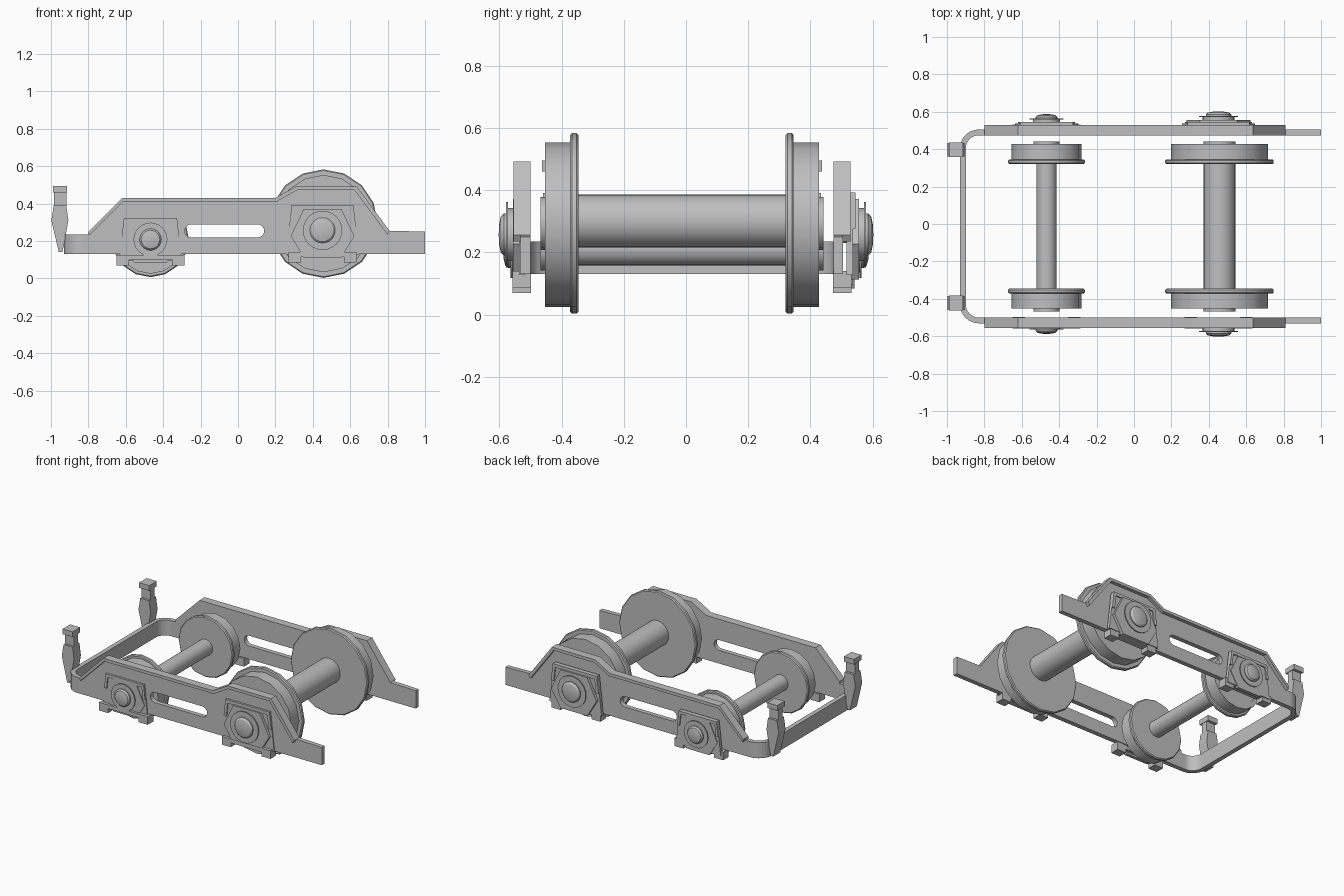
import bpy, bmesh, math
from mathutils import Vector

cube = bpy.data.objects.get("Cube")
if cube:
    bpy.data.objects.remove(cube)

GREY = (0.52, 0.52, 0.52, 1)
steel = bpy.data.materials.new("steel grey")
steel.use_nodes = True
steel.diffuse_color = GREY
steel.node_tree.nodes["Principled BSDF"].inputs["Base Color"].default_value = GREY

MID = -0.013  # the frame's centre line in y


def finish(name, bm, smooth=False):
    bmesh.ops.recalc_face_normals(bm, faces=bm.faces)
    mesh = bpy.data.meshes.new(name)
    bm.to_mesh(mesh)
    bm.free()
    mesh.materials.append(steel)
    ob = bpy.data.objects.new(name, mesh)
    bpy.context.collection.objects.link(ob)
    if smooth:
        bpy.ops.object.select_all(action='DESELECT')
        bpy.context.view_layer.objects.active = ob
        ob.select_set(True)
        bpy.ops.object.shade_smooth_by_angle(angle=math.radians(30))


def prism(name, loops, a, b, axis='Y'):
    """Extrude an outline, with optional hole loops, from a to b along an axis."""
    bm = bmesh.new()
    edges = []
    for loop in loops:
        vs = [bm.verts.new((u, a, v) if axis == 'Y' else (u, v, a)) for u, v in loop]
        edges += [bm.edges.new((vs[i - 1], vs[i])) for i in range(len(vs))]
    bmesh.ops.triangle_fill(bm, use_beauty=True, use_dissolve=False, edges=edges)
    ext = bmesh.ops.extrude_face_region(bm, geom=bm.faces[:])
    step = Vector((0, b - a, 0) if axis == 'Y' else (0, 0, b - a))
    bmesh.ops.translate(bm, vec=step, verts=[g for g in ext["geom"] if isinstance(g, bmesh.types.BMVert)])
    finish(name, bm)


def lathe(name, profile, x, z, side, mid, steps):
    """Spin (radius, y) points round the axle line."""
    bm = bmesh.new()
    vs = [bm.verts.new((x, mid + side * y, z + r)) for r, y in profile]
    edges = [bm.edges.new(p) for p in zip(vs, vs[1:])]
    bmesh.ops.spin(bm, geom=vs + edges, cent=(x, 0, z), axis=(0, 1, 0),
                   angle=math.tau, steps=steps, use_duplicate=False)
    bmesh.ops.remove_doubles(bm, verts=bm.verts, dist=0.0005)
    finish(name, bm, True)


def arc(cx, cy, r, start, end, n=8):
    return [(cx + r * math.cos(math.radians(start + (end - start) * i / n)),
             cy + r * math.sin(math.radians(start + (end - start) * i / n))) for i in range(n + 1)]


def rect(u0, u1, v0, v1):
    return [(u0, v0), (u1, v0), (u1, v1), (u0, v1)]


def wheel(name, x, z, r, tread, hub, side):
    rim = tread - 0.03
    lathe(name, [(0, 0.333), (r - 0.006, 0.333), (r, 0.339), (r, 0.353), (r - 0.006, 0.359),
                 (tread, 0.359), (tread, 0.44), (rim, 0.44), (rim, 0.435),
                 (hub, 0.435), (hub, 0.455), (0, 0.455)], x, z, side, MID, 16)


def axle_box(label, x, z, s, foot, tip, side):
    """Axle box whose domed bolt ends at y = tip."""
    def block(part, pts, a, b):
        prism(f"{label}_{part}", [[(x + u * s, z + v * s) for u, v in pts]], side * a, side * b)
    # guide plate with a raised border on top and both sides
    block("guide_plate", [(-0.165, 0.135), (0.165, 0.135), (0.195, -0.13), (-0.195, -0.13)], 0.515, 0.537)
    block("guide_lip", [(-0.165, 0.135), (0.165, 0.135), (0.178, 0.02), (0.158, 0.02),
                        (0.148, 0.112), (-0.148, 0.112), (-0.158, 0.02), (-0.178, 0.02)], 0.53, 0.545)
    # bearing housing
    block("bearing_housing", [(-0.1, 0.115), (0.1, 0.115), (0.17, -0.03),
                              (0.1, -0.145), (-0.1, -0.145), (-0.17, -0.03)], 0.52, tip - 0.046)
    # hub with a thin round cap and a domed bolt
    lathe(f"{label}_cap", [(0, 0.54), (0.085 * s, 0.54), (0.085 * s, tip - 0.03), (0.105 * s, tip - 0.03),
                           (0.105 * s, tip - 0.024), (0, tip - 0.024)], x, z, side, 0, 24)
    lathe(f"{label}_bolt", [(0.068 * s, tip - 0.03), (0.068 * s, tip - 0.017), (0.058 * s, tip - 0.007),
                            (0.035 * s, tip - 0.002), (0, tip)], x, z, side, 0, 20)
    # clamp feet under the frame
    prism(f"{label}_foot_bar", [rect(x - 0.165, x + 0.165, foot + 0.03, foot + 0.055)],
          MID + side * 0.49, MID + side * 0.545)
    for k in (-1, 1):
        prism(f"{label}_foot", [rect(*sorted((x + k * 0.115, x + k * 0.182)), foot, foot + 0.055)],
              MID + side * 0.485, MID + side * 0.545)


top = [(-0.8, 0.25), (-0.62, 0.43), (0.2, 0.43), (0.31, 0.492), (0.635, 0.492), (0.81, 0.255)]
outline = [(-0.83, 0.13), (-0.83, 0.235), (-0.8, 0.235)] + top + [(1, 0.25), (1, 0.13)]
slot = arc(0.105, 0.254, 0.035, -90, 90) + arc(-0.25, 0.254, 0.035, 90, 270)
lip = top + [(u - 0.012 if u > 0.6 else u + 0.006, v - 0.02) for u, v in reversed(top)]

for side, word in ((1, "back"), (-1, "front")):
    # side frame, its top flange and its axle boxes
    prism(f"{word}_side_frame", [outline, slot], MID + side * 0.487, MID + side * 0.518)
    prism(f"{word}_frame_flange", [lip], MID + side * 0.515, MID + side * 0.542)
    axle_box(f"{word}_small_box", -0.468, 0.208, 0.86, 0.07, 0.588, side)
    axle_box(f"{word}_large_box", 0.452, 0.257, 1.0, 0.085, 0.602, side)
    # wheels
    wheel(f"{word}_small_wheel", -0.468, 0.212, 0.205, 0.187, 0.07, side)
    wheel(f"{word}_large_wheel", 0.457, 0.293, 0.29, 0.26, 0.085, side)
    # upright hooks at the end bar
    y = MID + side * 0.41
    prism(f"{word}_hook_body", [[(-0.985, 0.39), (-0.918, 0.39), (-0.907, 0.31), (-0.932, 0.17), (-0.94, 0.14),
                                 (-0.958, 0.14), (-0.972, 0.2), (-0.998, 0.31)]], y - 0.037, y + 0.037)
    prism(f"{word}_hook_neck", [rect(-0.985, -0.918, 0.38, 0.47)], y - 0.022, y + 0.022)
    prism(f"{word}_hook_cap", [rect(-0.99, -0.915, 0.46, 0.495)], y - 0.04, y + 0.04)

# curved end bar joining both side frames
outer = arc(-0.83, MID + 0.418, 0.1, 90, 180) + arc(-0.83, MID - 0.418, 0.1, 180, 270)
inner = arc(-0.83, MID + 0.418, 0.069, 90, 180) + arc(-0.83, MID - 0.418, 0.069, 180, 270)
prism("end_bar", [outer + inner[::-1]], 0.13, 0.235, 'Z')

# axles
for label, x, z, r in (("small_axle", -0.468, 0.212, 0.054), ("large_axle", 0.457, 0.3, 0.085)):
    lathe(label, [(0, -0.35), (r, -0.35), (r, 0.35), (0, 0.35)], x, z, 1, MID, 24)
